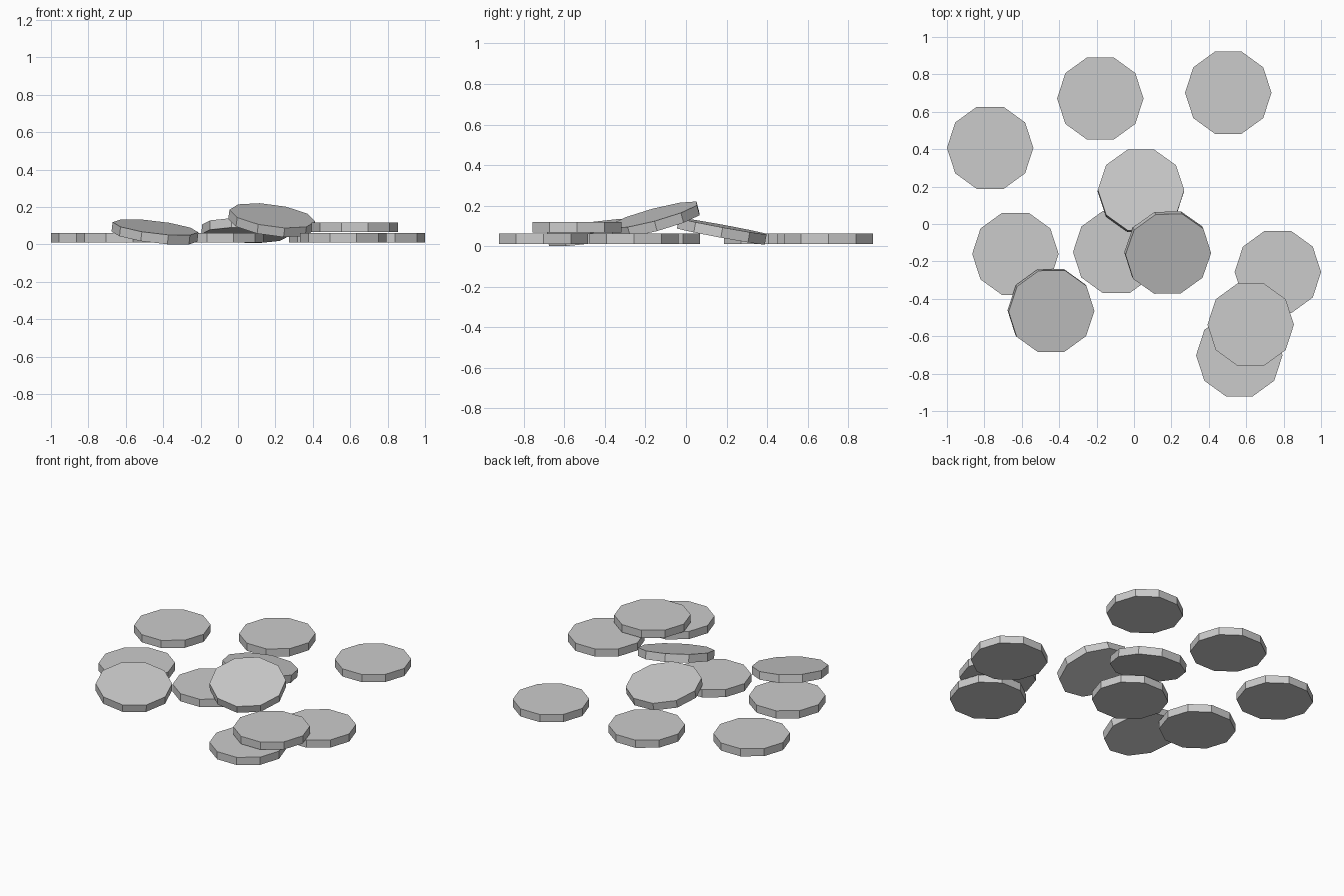
import bpy, bmesh
from mathutils import Vector, Matrix

if "Cube" in bpy.data.objects:
    bpy.data.objects.remove(bpy.data.objects["Cube"])

R, T, SIDES = 0.231, 0.051, 10
FLAT_Z = 0.037


def disc(name, x, y, z=FLAT_Z, slope_x=0.0, slope_y=0.0):
    """Ten-sided disc whose top rises by slope_x / slope_y along x / y."""
    bm = bmesh.new()
    bmesh.ops.create_cone(bm, cap_ends=True, segments=SIDES,
                          radius1=R, radius2=R, depth=T)
    # put two corners exactly on the x axis
    start = max(bm.verts, key=lambda v: v.co.x).co
    bm.transform(Matrix.Rotation(-Vector((1, 0)).angle_signed(start.xy) * -1, 4, 'Z'))
    mesh = bpy.data.meshes.new(name)
    bm.to_mesh(mesh)
    bm.free()
    ob = bpy.data.objects.new(name, mesh)
    bpy.context.collection.objects.link(ob)
    normal = Vector((-slope_x, -slope_y, 1)).normalized()
    tilt = Vector((0, 0, 1)).rotation_difference(normal).to_matrix().to_4x4()
    ob.matrix_world = Matrix.Translation((x, y, z)) @ tilt
    return ob


# coins lying flat on the ground
flat = [(-0.769, 0.407), (-0.18, 0.671), (0.504, 0.702), (-0.634, -0.160),
        (-0.095, -0.150), (0.769, -0.257), (0.563, -0.702)]
for i, (x, y) in enumerate(flat):
    disc(f"flat_coin_{i + 1}", x, y)

# coin stacked flat on two others
disc("stacked_coin", 0.624, -0.538, 0.093)

# coins leaning on their neighbours
disc("leaning_coin_back", 0.037, 0.177, 0.074, -0.03, -0.184)
disc("leaning_coin_left", -0.444, -0.463, 0.067, -0.12, 0.15)
disc("leaning_coin_top", 0.18, -0.153, 0.130, -0.14, 0.27)
